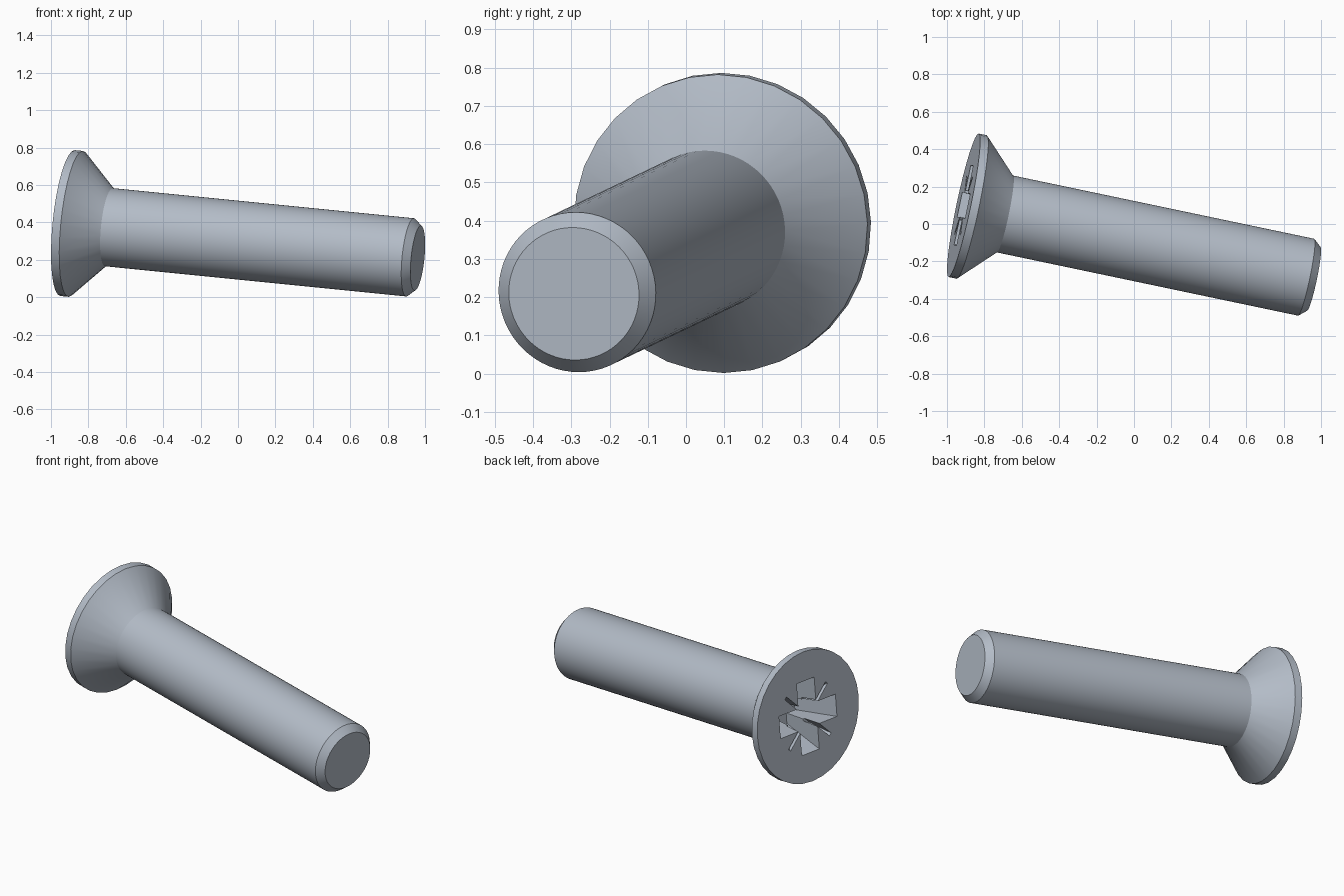
import bpy, bmesh, math
from mathutils import Matrix, Vector

if "Cube" in bpy.data.objects:
    bpy.data.objects.remove(bpy.data.objects["Cube"])

steel = bpy.data.materials.new("steel_grey")
steel.use_nodes = True
steel.diffuse_color = (0.45, 0.50, 0.57, 1)
steel.node_tree.nodes["Principled BSDF"].inputs["Base Color"].default_value = steel.diffuse_color

# Screw frame: local x runs from the head face to the tip, local z stays near upright
axis = Vector((0.974, -0.2045, -0.0975)).normalized()
up = (Vector((0, 0, 1)) - axis * axis.z).normalized()
side = up.cross(axis)
frame = Matrix.Translation((-0.911, 0.10, 0.396)) @ Matrix((axis, side, up)).transposed().to_4x4()


def loft(name, sections):
    """Closed solid through a list of (depth, outline) sections."""
    bm = bmesh.new()
    rings = [[bm.verts.new((x, u, v)) for u, v in outline] for x, outline in sections]
    for a, b in zip(rings, rings[1:]):
        for i in range(len(a)):
            j = (i + 1) % len(a)
            bm.faces.new((a[i], a[j], b[j], b[i]))
    bm.faces.new(rings[0])
    bm.faces.new(rings[-1])
    bmesh.ops.recalc_face_normals(bm, faces=bm.faces[:])
    mesh = bpy.data.meshes.new(name)
    bm.to_mesh(mesh)
    bm.free()
    mesh.materials.append(steel)
    obj = bpy.data.objects.new(name, mesh)
    bpy.context.collection.objects.link(obj)
    obj.matrix_world = frame
    return obj


def turned(name, profile, sides):
    """Solid of revolution from (depth, radius) points."""
    turns = [math.tau * i / sides for i in range(sides)]
    return loft(name, [(x, [(r * math.cos(t), r * math.sin(t)) for t in turns]) for x, r in profile])


def rotated(points, angle):
    c, s = math.cos(angle), math.sin(angle)
    return [(u * c - v * s, u * s + v * c) for u, v in points]


def cross(reach, half):
    arm = [(half, -half), (reach, -half), (reach, half)]
    return [p for k in range(4) for p in rotated(arm, k * math.pi / 2)]


def slot(inner, outer, half, angle):
    return rotated([(inner, -half), (outer, -half), (outer, half), (inner, half)], angle)


# Countersunk head with a short stub hidden in the shank
head = turned("countersunk_head", [(0, 0.392), (0.045, 0.392), (0.227, 0.21), (0.30, 0.18)], 32)

# Shank with chamfered tip
shank = turned("shank", [(0.26, 0.2), (0.2271, 0.21), (1.88, 0.21), (1.922, 0.174)], 64)

# Driver recess: tapered cross and four diagonal tick grooves
cutters = [loft("cross_cutter", [(-0.01, cross(0.222, 0.068)), (0.24, cross(0.115, 0.05))])]
for k in range(4):
    angle = math.pi / 4 + k * math.pi / 2
    cutters.append(loft("tick_cutter", [(-0.01, slot(0.08, 0.23, 0.010, angle)),
                                        (0.11, slot(0.08, 0.14, 0.008, angle))]))
for cutter in cutters:
    cut = head.modifiers.new("recess", 'BOOLEAN')
    cut.operation = 'DIFFERENCE'
    cut.solver = 'EXACT'
    cut.object = cutter
bpy.context.view_layer.update()
head.data = bpy.data.meshes.new_from_object(head.evaluated_get(bpy.context.evaluated_depsgraph_get()))
head.modifiers.clear()
for cutter in cutters:
    bpy.data.objects.remove(cutter)

# Smooth round walls, crisp edges
for obj in bpy.context.view_layer.objects:
    obj.select_set(obj in (head, shank))
bpy.context.view_layer.objects.active = head
bpy.ops.object.shade_smooth_by_angle(angle=math.radians(25))
